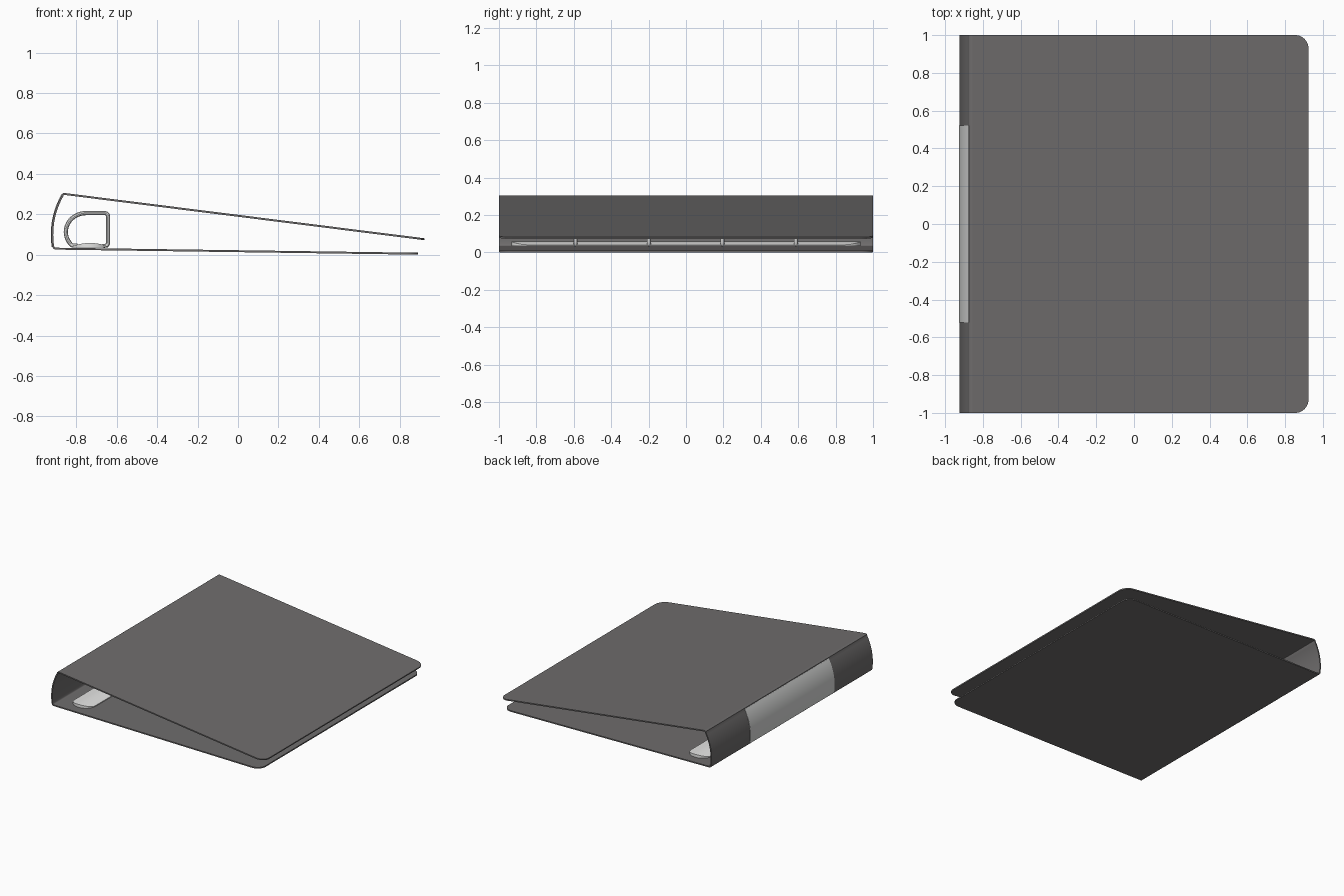
import bpy, bmesh, math

if "Cube" in bpy.data.objects:
    bpy.data.objects.remove(bpy.data.objects["Cube"])


def material(name, v):
    m = bpy.data.materials.new(name)
    m.diffuse_color = (*v, 1)
    m.use_nodes = True
    m.node_tree.nodes["Principled BSDF"].inputs["Base Color"].default_value = m.diffuse_color
    return m


charcoal = material("charcoal cover", (0.158, 0.152, 0.152))
silver = material("silver label", (0.70, 0.71, 0.70))
steel = material("light steel", (0.84, 0.84, 0.83))


def finish(ob, mat):
    ob.data.materials.append(mat)
    bpy.ops.object.select_all(action='DESELECT')
    ob.select_set(True)
    bpy.context.view_layer.objects.active = ob
    bpy.ops.object.shade_smooth_by_angle(angle=math.radians(35))


def sheet(name, stations, mat, thickness=None, floor=None):
    """Sheet along y from stations (x, z, half length), thickened or filled down to a floor."""
    bm = bmesh.new()
    rows = [(bm.verts.new((x, -h, z)), bm.verts.new((x, h, z))) for x, z, h in stations]
    for (a, b), (c, d) in zip(rows, rows[1:]):
        bm.faces.new((a, c, d, b))
    if floor is not None:
        ext = bmesh.ops.extrude_face_region(bm, geom=bm.faces[:], use_keep_orig=True)
        for v in ext["geom"]:
            if isinstance(v, bmesh.types.BMVert):
                v.co.z = floor
    bmesh.ops.recalc_face_normals(bm, faces=bm.faces)
    me = bpy.data.meshes.new(name)
    bm.to_mesh(me)
    bm.free()
    ob = bpy.data.objects.new(name, me)
    bpy.context.collection.objects.link(ob)
    if thickness:
        s = ob.modifiers.new("thickness", 'SOLIDIFY')
        s.thickness, s.offset, s.use_even_offset = thickness, 0, True
        bpy.context.view_layer.objects.active = ob
        bpy.ops.object.modifier_apply(modifier=s.name)
    finish(ob, mat)


def cover(x0, z0, x1, z1, r=0.07, n=10):
    """Flat flap from the spine to its free edge, with rounded corners."""
    def at(x, h):
        return (x, z0 + (z1 - z0) * (x - x0) / (x1 - x0), h)
    pts = [at(x0, 1.0), at(x0 + 0.004, 1.0), at(x0 + 0.008, 1.0)]
    for i in range(n + 1):
        a = math.pi / 2 * i / n
        pts.append(at(x1 - r + r * math.sin(a), 1 - r + r * math.cos(a)))
    return pts


def spine(radius, half, lo, hi, n=14):
    """Curved back, as an arc of stations from height lo to height hi."""
    a0, a1 = math.asin((lo - 0.1) / 0.39), math.asin((hi - 0.1) / 0.39)
    angles = [a0 + (a1 - a0) * i / n for i in range(n + 1)]
    return [(-0.529 - radius * math.cos(a), 0.1 + radius * math.sin(a), half) for a in angles]


# Folded binder: bottom cover, spine and top cover in one sheet
bottom = cover(-0.902, 0.030, 0.891, 0.005)
top = cover(-0.858, 0.3005, 0.923, 0.0765)
low_fold = [(-0.908, 0.032, 1.0), (-0.912, 0.036, 1.0)]
high_fold = [(-0.868, 0.2965, 1.0), (-0.864, 0.2995, 1.0)]
sheet("binder_cover", bottom[::-1] + low_fold + spine(0.39, 1.0, 0.042, 0.291) + high_fold + top,
      charcoal, thickness=0.0095)

# Label on the outside of the spine
sheet("spine_label", spine(0.3945, 0.522, 0.038, 0.291), silver, thickness=0.006)

# Domed ring plate with rounded ends
plate = []
for i in range(25):
    t = math.pi * i / 24
    c, s = math.cos(t), math.sin(t)
    plate.append((-0.733 - 0.09 * c, 0.041 + 0.017 * s * s, 0.85 + 0.083 * s))
sheet("ring_plate", plate, steel, floor=0.035)

# Four D-shaped rings
path = [(-0.668, 0.043), (-0.649, 0.046), (-0.643, 0.056), (-0.643, 0.190)]
path += [(-0.659 + 0.016 * math.cos(a), 0.190 + 0.016 * math.sin(a))
         for a in (math.pi / 6, math.pi / 3, math.pi / 2)]
path += [(-0.752 + 0.100 * math.cos(a), 0.113 + 0.093 * math.sin(a))
         for a in (math.radians(90 + 9 * i) for i in range(16))]
path.append((-0.795, 0.045))
for k in range(4):
    y = -0.591 + 0.3927 * k
    cu = bpy.data.curves.new("ring", 'CURVE')
    cu.dimensions = '3D'
    cu.bevel_depth, cu.bevel_resolution, cu.use_fill_caps = 0.011, 3, True
    sp = cu.splines.new('POLY')
    sp.points.add(len(path) - 1)
    for p, (x, z) in zip(sp.points, path):
        p.co = (x, y, z, 1)
    ob = bpy.data.objects.new(f"ring_{k + 1}", cu)
    bpy.context.collection.objects.link(ob)
    bpy.ops.object.select_all(action='DESELECT')
    ob.select_set(True)
    bpy.context.view_layer.objects.active = ob
    bpy.ops.object.convert(target='MESH')
    finish(bpy.context.object, steel)
